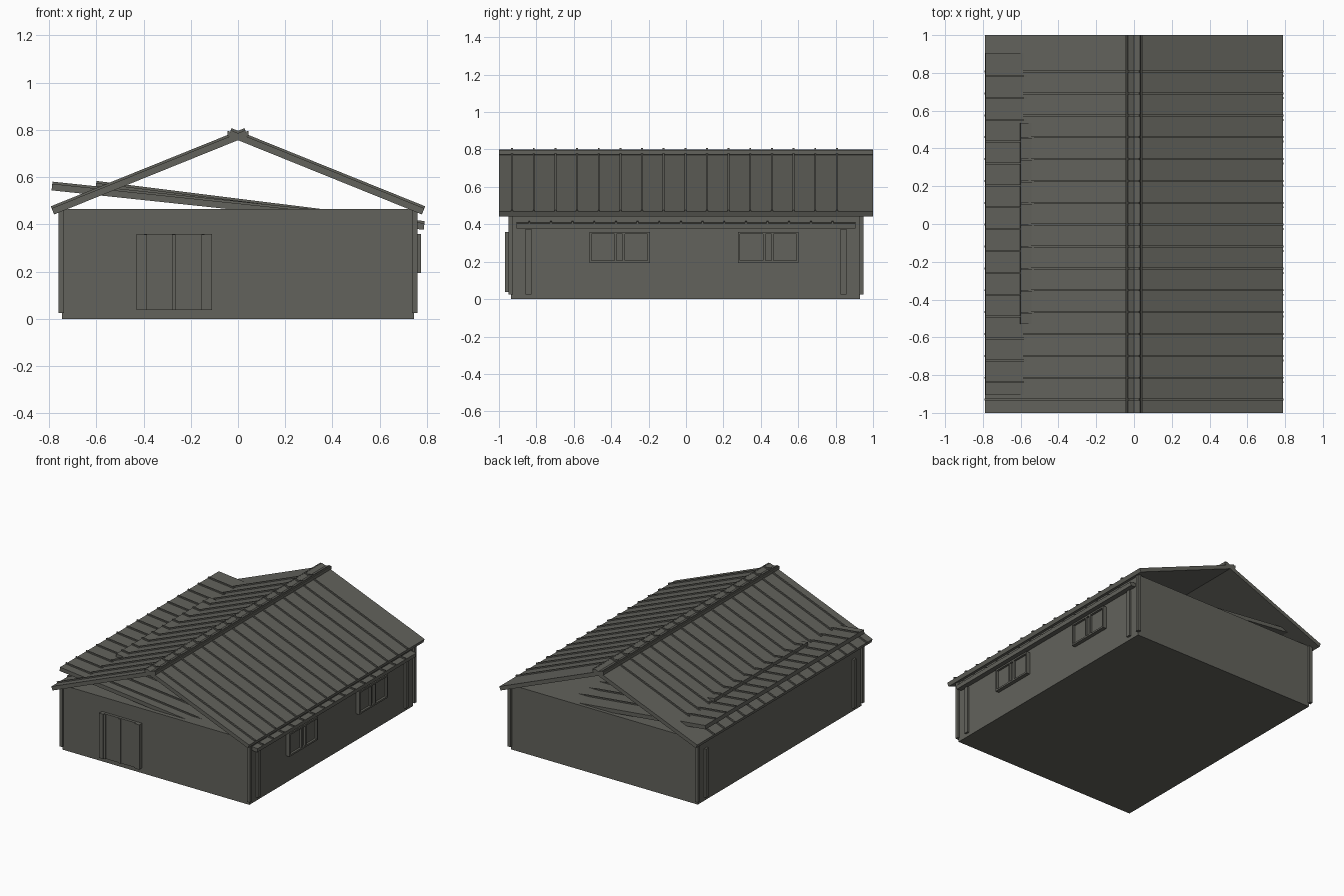
import bpy, math
from mathutils import Vector

if "Cube" in bpy.data.objects:
    bpy.data.objects.remove(bpy.data.objects["Cube"])

mat = bpy.data.materials.new("weathered grey")
mat.diffuse_color = (0.122, 0.122, 0.106, 1)
mat.use_nodes = True
mat.node_tree.nodes["Principled BSDF"].inputs["Base Color"].default_value = mat.diffuse_color


def extrude(name, prof, y0, y1):
    """Prism along y from a counter-clockwise (x, z) outline."""
    n = len(prof)
    verts = [(x, y0, z) for x, z in prof] + [(x, y1, z) for x, z in prof]
    faces = [tuple(range(n)), tuple(reversed(range(n, 2 * n)))]
    faces += [(i, i + n, (i + 1) % n + n, (i + 1) % n) for i in range(n)]
    me = bpy.data.meshes.new(name)
    me.from_pydata(verts, [], faces)
    me.materials.append(mat)
    ob = bpy.data.objects.new(name, me)
    bpy.context.collection.objects.link(ob)
    return ob


def box(name, x0, x1, y0, y1, z0, z1):
    return extrude(name, [(x0, z0), (x1, z0), (x1, z1), (x0, z1)], y0, y1)


def slab(name, a, b, t, y0, y1, lift=0.0):
    """Sloped board between (x, z) points a and b (a left of b)."""
    a, b = Vector(a), Vector(b)
    d = (b - a).normalized()
    n = Vector((-d.y, d.x))
    lo, hi = n * (lift - t / 2), n * (lift + t / 2)
    return extrude(name, [tuple(p) for p in (a + lo, b + lo, b + hi, a + hi)], y0, y1)


def ribbed_roof(name, a, b, t, y0, y1, rib_start, ribs):
    slab(name, a, b, t, y0, y1)
    for i in range(ribs):
        y = rib_start + i * 0.1158
        slab(name + "_rib", a, b, 0.01, y - 0.005, y + 0.005, t / 2 + 0.004)


# walls
box("wall_body", -0.745, 0.745, -0.935, 0.93, 0, 0.465)

# main gable roof, the two slopes cross at the ridge
ribbed_roof("roof_left", (-0.784, 0.455), (0.036, 0.786), 0.028, -1, 1, -0.93, 16)
ribbed_roof("roof_right", (-0.036, 0.786), (0.784, 0.455), 0.028, -1, 1, -0.93, 16)
for s in (-1, 1):
    box("ridge_trim", s * 0.04 - 0.004, s * 0.04 + 0.004, -1, 1, 0.774, 0.796)

# shallow roofs running through the house
ribbed_roof("low_roof", (-0.788, 0.558), (0.788, 0.391), 0.028, -0.905, 0.905, -0.838, 15)
ribbed_roof("inner_roof", (-0.602, 0.562), (0.60, 0.412), 0.026, -0.53, 0.535, -0.47, 9)

# corner posts and side posts
for sx in (-1, 1):
    for sy in (-1, 1):
        x, y = sx * 0.748, sy * 0.937
        box("corner_post", x - 0.012, x + 0.012, y - 0.012, y + 0.012, 0.025, 0.46)
        y = sy * 0.842
        box("side_post", x - 0.012, x + 0.012, y - 0.015, y + 0.015, 0.025, 0.375)

# sliding door on the front
box("door_panel", -0.43, -0.11, -0.955, -0.93, 0.037, 0.36)
for x in (-0.392, -0.272, -0.148):
    box("door_stile", x - 0.007, x + 0.007, -0.962, -0.95, 0.037, 0.357)
for x0, x1 in ((-0.43, -0.398), (-0.142, -0.11)):
    box("door_jamb", x0, x1, -0.968, -0.95, 0.037, 0.36)

# windows on the right wall
for c in (-0.355, 0.44):
    w = 0.162
    box("window_pane", 0.74, 0.758, c - w, c + w, 0.195, 0.36)
    for y in (c - w + 0.006, c - 0.022, c + 0.022, c + w - 0.006):
        box("window_stile", 0.75, 0.774, y - 0.006, y + 0.006, 0.2, 0.355)
    for z in (0.2, 0.354):
        box("window_rail", 0.75, 0.774, c - w, c + w, z - 0.006, z + 0.006)
